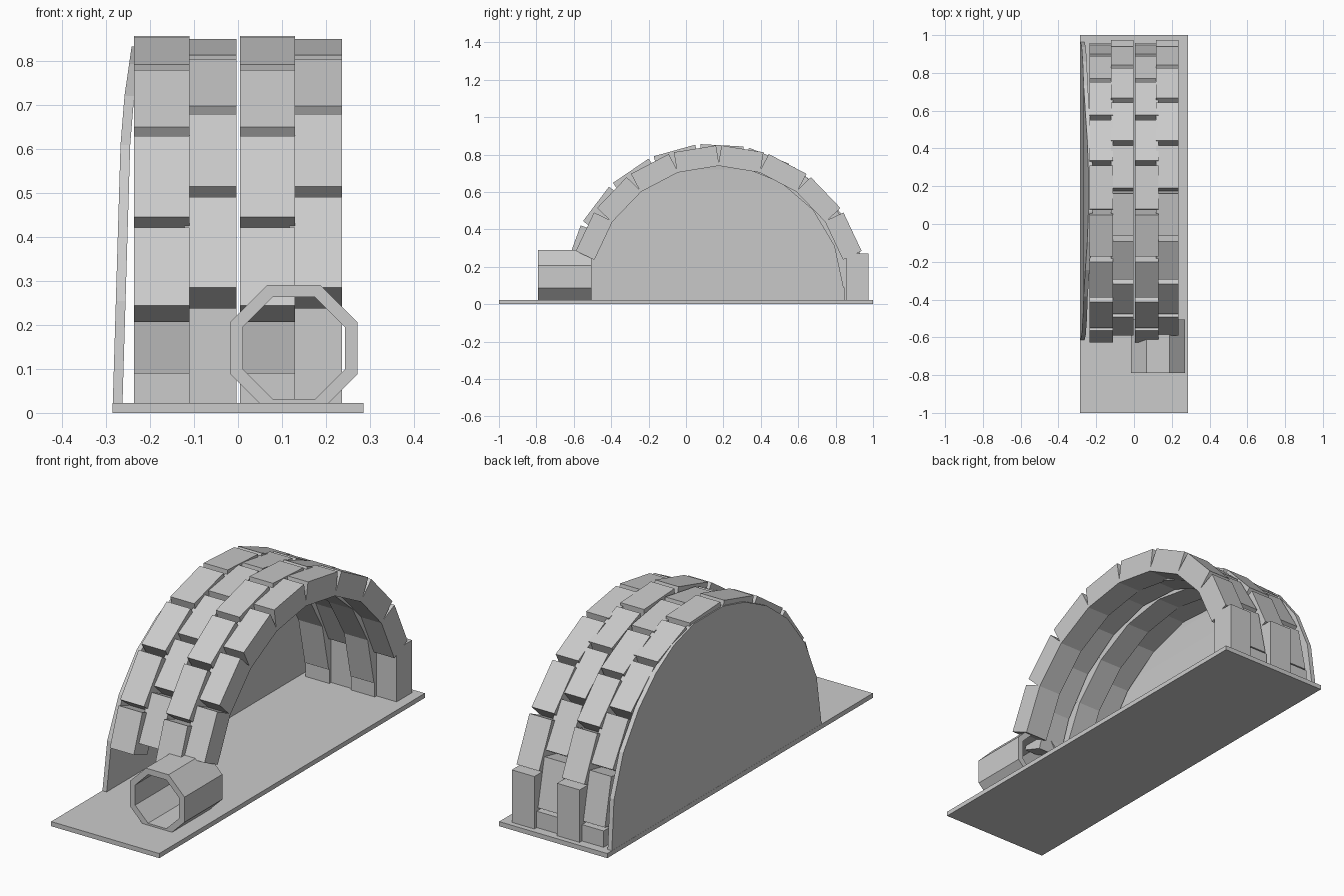
import bpy, bmesh
from math import sin, cos, pi, radians

if "Cube" in bpy.data.objects:
    bpy.data.objects.remove(bpy.data.objects["Cube"])


def mesh_object(name, verts, faces):
    me = bpy.data.meshes.new(name)
    bm = bmesh.new()
    vs = [bm.verts.new(v) for v in verts]
    for f in faces:
        bm.faces.new([vs[i] for i in f])
    bmesh.ops.recalc_face_normals(bm, faces=bm.faces)
    bm.to_mesh(me)
    bm.free()
    ob = bpy.data.objects.new(name, me)
    bpy.context.collection.objects.link(ob)
    return ob


def prism(name, profile, x0, x1):
    """Extrude a (y, z) outline along x."""
    n = len(profile)
    verts = [(x, y, z) for x in (x0, x1) for y, z in profile]
    faces = [range(n), range(n, 2 * n)]
    faces += [(i, (i + 1) % n, n + (i + 1) % n, n + i) for i in range(n)]
    return mesh_object(name, verts, faces)


def rect(y0, y1, z0, z1):
    return [(y0, z0), (y1, z0), (y1, z1), (y0, z1)]


def arch_block(name, cy, cz, a0, a1, x0, x1, r=0.69, thick=0.11):
    """Straight block on the arch, spanning angles a0..a1 (degrees)."""
    mid, half = radians((a0 + a1) / 2), radians(abs(a1 - a0) / 2)
    rin, h = r * cos(half), r * sin(half) + 0.003
    prof = []
    for rad, t in ((rin, -h), (rin, h), (rin + thick, h), (rin + thick, -h)):
        prof.append((cy + rad * cos(mid) - t * sin(mid),
                     cz + rad * sin(mid) + t * cos(mid)))
    prism(name, prof, x0, x1)


# Base plate
prism("base_plate", rect(-1, 1, 0, 0.022), -0.285, 0.285)

# Arch rows with full blocks at the back foot
for x0, x1 in ((-0.122, -0.003), (0.117, 0.236)):
    for k in range(8):
        a = 16 + 18.5 * k
        arch_block("arch_block", 0.175, 0.05, a, a + 18.5, x0, x1)
    prism("foot_block", rect(0.858, 0.975, 0.02, 0.272), x0, x1)

# Alternate arch rows, seams shifted by half a block
angles = [2.7 + 18.7 * k for k in range(9)] + [167.5]
for x0, x1 in ((-0.236, -0.11), (0.005, 0.129)):
    for a, b in zip(angles, angles[1:]):
        arch_block("shifted_arch_block", 0.15, 0.06, a, b, x0, x1)
    prism("low_foot_block", rect(0.845, 0.957, 0.02, 0.1), x0, x1)

# Side panel closing the left of the arch, leaning inwards at the top
verts, faces = [], []
levels = [0, 15, 30, 45, 58, 70, 82]
for a in levels:
    z = max(0.02, 0.05 + 0.79 * sin(radians(a))) if a else 0.02
    w = 0.79 * cos(radians(a))
    x = -0.285 + 0.02 * z / 0.67 if z < 0.67 else -0.265 + 0.026 * (z - 0.67) / 0.18
    verts += [(x, 0.175 - w, z), (x, 0.175 + w, z),
              (x + 0.022, 0.175 + w, z), (x + 0.022, 0.175 - w, z)]
faces = [(0, 1, 2, 3)]
for i in range(len(levels) - 1):
    b = 4 * i
    faces += [(b + j, b + (j + 1) % 4, b + 4 + (j + 1) % 4, b + 4 + j) for j in range(4)]
last = 4 * (len(levels) - 1)
faces.append((last, last + 1, last + 2, last + 3))
mesh_object("side_panel", verts, faces)

# Octagonal entrance pipe, open at both ends
verts, faces = [], []
for apothem, y in ((0.144, -0.79), (0.144, -0.505), (0.116, -0.505), (0.116, -0.79)):
    r = apothem / cos(pi / 8)
    for i in range(8):
        t = pi / 8 + i * pi / 4
        verts.append((0.127 + r * cos(t), y, 0.147 + r * sin(t)))
for k in range(4):
    n = (k + 1) % 4
    faces += [(8 * k + i, 8 * k + (i + 1) % 8, 8 * n + (i + 1) % 8, 8 * n + i) for i in range(8)]
mesh_object("entrance_pipe", verts, faces)
